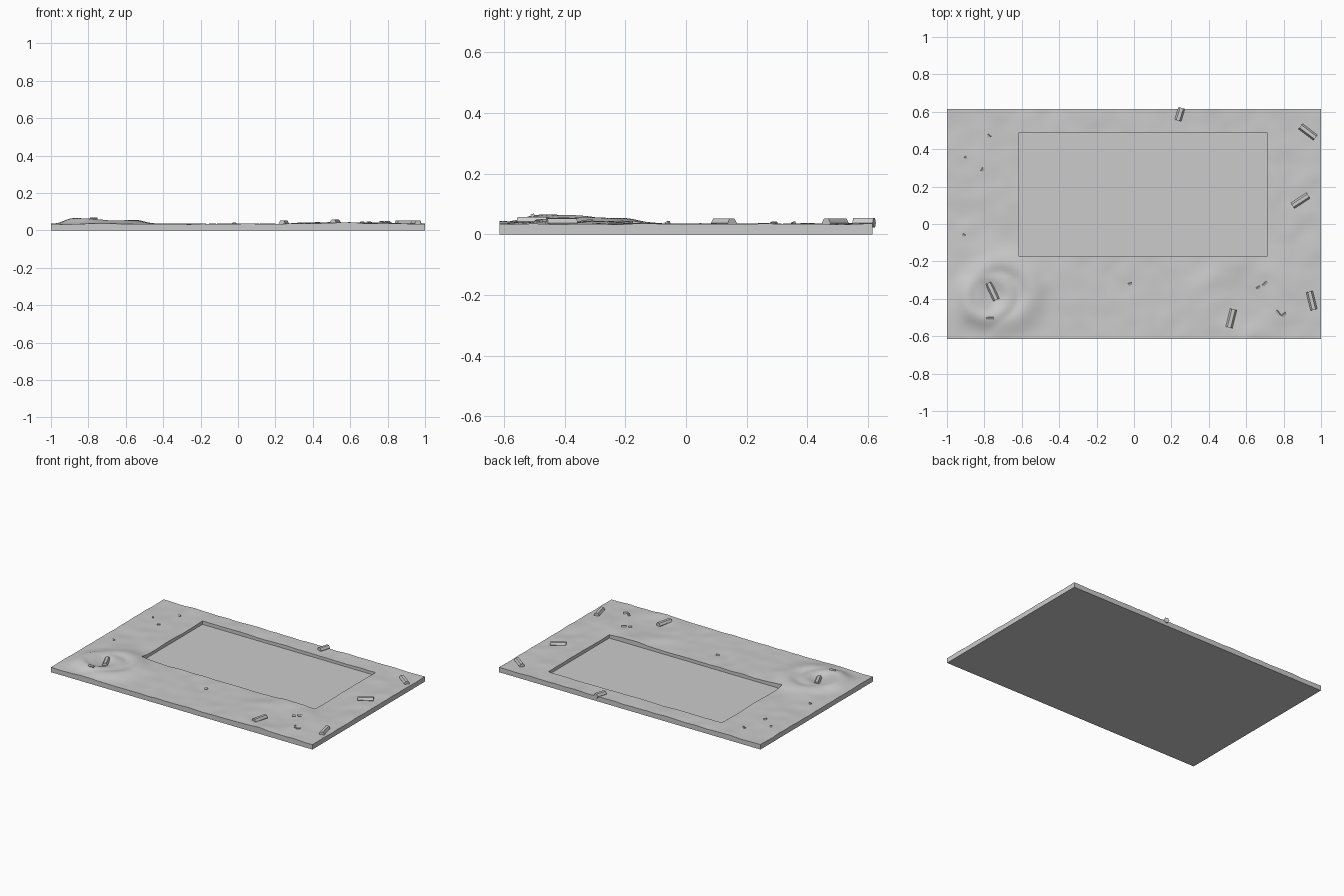
import bpy, bmesh, math
from mathutils import Vector, Matrix, noise

cube = bpy.data.objects.get("Cube")
if cube:
    bpy.data.objects.remove(cube)

HX, HY = 1.0, 0.615
X0, X1, Y0, Y1 = -0.615, 0.71, -0.175, 0.49
FLOOR = 0.012

stone = bpy.data.materials.new("grey_stone")
stone.use_nodes = True
stone.diffuse_color = (0.6, 0.6, 0.6, 1)
stone.node_tree.nodes["Principled BSDF"].inputs["Base Color"].default_value = stone.diffuse_color


def finish(bm, name, smooth=True):
    bmesh.ops.recalc_face_normals(bm, faces=bm.faces)
    mesh = bpy.data.meshes.new(name)
    bm.to_mesh(mesh)
    bm.free()
    mesh.materials.append(stone)
    ob = bpy.data.objects.new(name, mesh)
    bpy.context.collection.objects.link(ob)
    if smooth:
        bpy.ops.object.select_all(action='DESELECT')
        ob.select_set(True)
        bpy.context.view_layer.objects.active = ob
        bpy.ops.object.shade_smooth_by_angle(angle=math.radians(35))
    return ob


# Shell crater: raised ring that slopes gently outwards and drops inside
def ring(x, y, cx, cy, radius, height, inner, outer):
    d = math.hypot(x - cx, y - cy) - radius
    return height * math.exp(-(d / (inner if d < 0 else outer)) ** 2)


def ground(x, y):
    z = 0.034 + 0.004 * noise.noise(Vector((x * 5, y * 5, 1)))
    z += 0.003 * noise.noise(Vector((x * 11, y * 11, 4)))
    lean = 1 + 0.3 * math.sin(math.atan2(y + 0.39, x + 0.77) - 2.4)
    z += max(ring(x, y, -0.78, -0.39, 0.11, 0.023, 0.05, 0.06) * lean,
             ring(x, y, -0.70, -0.36, 0.15, 0.02, 0.06, 0.07))
    z += ring(x, y, 0.58, -0.40, 0.19, 0.008, 0.08, 0.09)
    return z


# Ground slab with sunken rectangular bed
def snap(v, lines, step):
    return next((l for l in lines if abs(v - l) < step * 0.501), v)


NX, NY = 120, 74
bm = bmesh.new()
bmesh.ops.create_grid(bm, x_segments=NX, y_segments=NY, size=1)
for v in bm.verts:
    x = snap(v.co.x * HX, (X0, X1), 2 * HX / NX)
    y = snap(v.co.y * HY, (Y0, Y1), 2 * HY / NY)
    v.co = (x, y, ground(x, y))


def in_bed(p):
    return X0 < p.x < X1 and Y0 < p.y < Y1


bed = [f for f in bm.faces if in_bed(f.calc_center_median())]
bmesh.ops.delete(bm, geom=bed, context='FACES')
rim = [e for e in bm.edges if e.is_boundary]
made = bmesh.ops.extrude_edge_only(bm, edges=rim)["geom"]
for v in made:
    if isinstance(v, bmesh.types.BMVert):
        v.co.z = 0 if max(abs(v.co.x) / HX, abs(v.co.y) / HY) > 0.99 else FLOOR


def plate(x0, x1, y0, y1, z):
    bm.faces.new([bm.verts.new(p) for p in
                  ((x0, y0, z), (x1, y0, z), (x1, y1, z), (x0, y1, z))])


plate(-HX, HX, -HY, HY, 0)
plate(X0, X1, Y0, Y1, FLOOR)
bmesh.ops.remove_doubles(bm, verts=bm.verts, dist=0.0001)
finish(bm, "ground_slab")


# Fallen logs: six-sided, lying on the ground (x, y, heading, length)
logs = [(0.245, 0.587, 73, 0.07), (0.93, 0.492, -37, 0.10), (0.89, 0.125, 33, 0.10),
        (0.95, -0.41, -76, 0.10), (0.52, -0.505, 76, 0.10), (-0.757, -0.36, -65, 0.10)]
for x, y, a, length in logs:
    bm = bmesh.new()
    place = (Matrix.Translation((x, y, ground(x, y) + 0.004))
             @ Matrix.Rotation(math.radians(a), 4, 'Z')
             @ Matrix.Rotation(math.pi / 2, 4, 'Y'))
    bmesh.ops.create_cone(bm, cap_ends=True, segments=6, radius1=0.018, radius2=0.018,
                          depth=length, matrix=place)
    finish(bm, "fallen_log", False)

# Small rubble chips (x, y, heading, length)
chips = [(-0.775, 0.47, -40, 0.02), (-0.9, 0.355, 30, 0.012), (-0.81, 0.29, 60, 0.02),
         (-0.91, -0.06, -30, 0.015), (-0.02, -0.32, 20, 0.02), (0.665, -0.34, 30, 0.022),
         (0.7, -0.32, 45, 0.03), (0.77, -0.475, -50, 0.03), (0.8, -0.485, 35, 0.03),
         (-0.77, -0.505, 0, 0.04)]
for x, y, a, length in chips:
    bm = bmesh.new()
    place = (Matrix.Translation((x, y, ground(x, y) + 0.001))
             @ Matrix.Rotation(math.radians(a), 4, 'Z')
             @ Matrix.Rotation(0.4, 4, 'X')
             @ Matrix.Diagonal((length, 0.012, 0.012, 1)))
    bmesh.ops.create_cube(bm, size=1, matrix=place)
    finish(bm, "rubble_chip", False)
